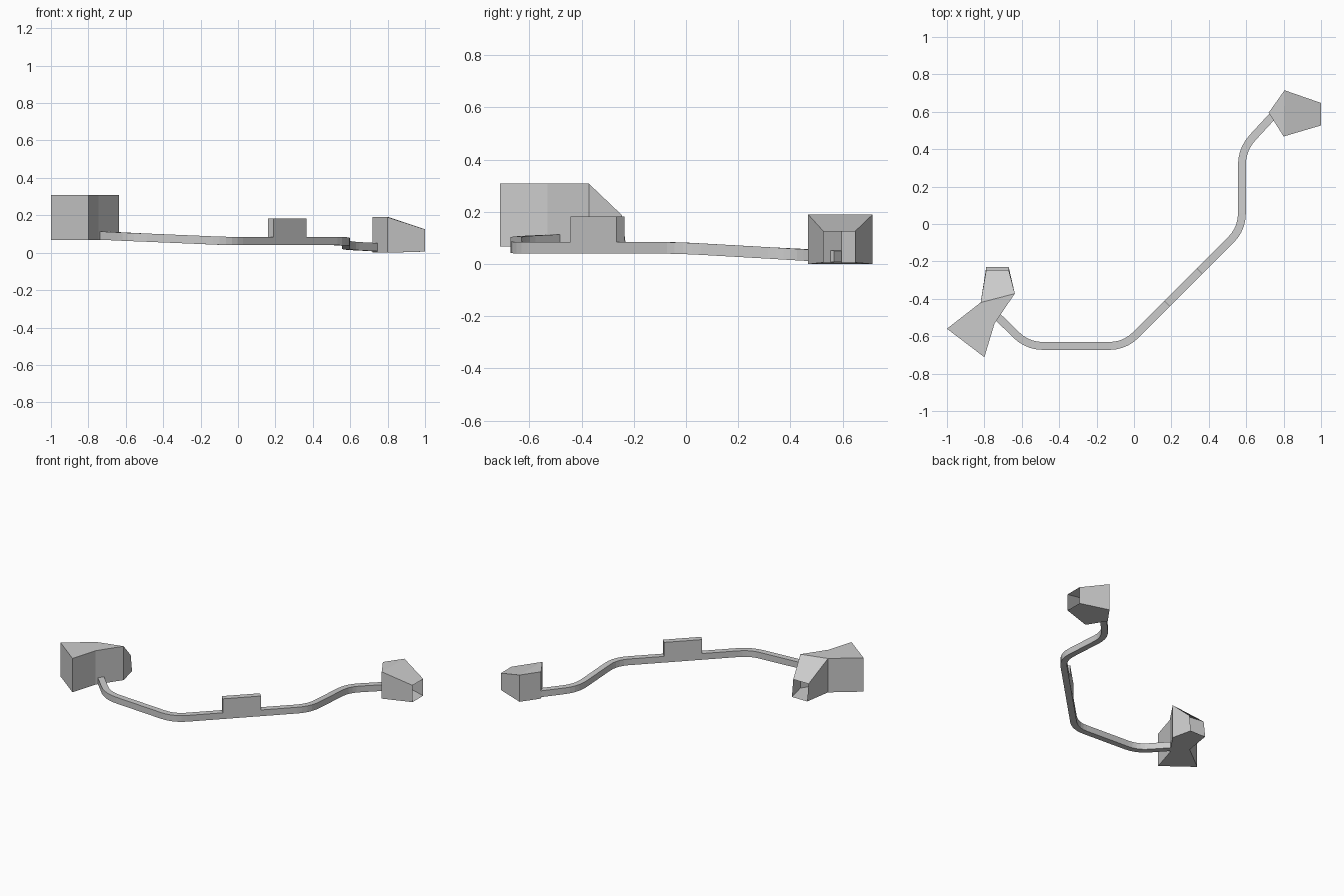
import bpy, bmesh
from mathutils import Vector

if "Cube" in bpy.data.objects:
    bpy.data.objects.remove(bpy.data.objects["Cube"])


def finish(name, bm):
    bmesh.ops.recalc_face_normals(bm, faces=bm.faces[:])
    mesh = bpy.data.meshes.new(name)
    bm.to_mesh(mesh)
    bm.free()
    obj = bpy.data.objects.new(name, mesh)
    bpy.context.collection.objects.link(obj)
    return obj


def bar(name, path, width, height):
    """Rectangular bar whose bottom centre line follows the path."""
    bm = bmesh.new()
    rings = []
    for i, p in enumerate(path):
        a = (p - path[i - 1]) if i else (path[1] - p)
        b = (path[i + 1] - p) if i < len(path) - 1 else a
        t = (a.normalized() + b.normalized()).normalized()
        side = Vector((-t.y, t.x, 0)).normalized() * width / 2
        up = Vector((0, 0, height))
        rings.append([bm.verts.new(v) for v in (p - side, p + side, p + side + up, p - side + up)])
    for r, s in zip(rings, rings[1:]):
        for k in range(4):
            bm.faces.new((r[k], r[k - 1], s[k - 1], s[k]))
    bm.faces.new(rings[0])
    bm.faces.new(rings[-1])
    return finish(name, bm)


def rounded(points, cut, steps=5):
    """Replace the inner corners of a polyline with smooth bends."""
    pts = [Vector(p) for p in points]
    out = [pts[0]]
    for a, c, b in zip(pts, pts[1:], pts[2:]):
        s = c + (a - c).normalized() * cut
        e = c + (b - c).normalized() * cut
        for k in range(steps + 1):
            t = k / steps
            out.append(s * (1 - t) ** 2 + c * 2 * t * (1 - t) + e * t * t)
    return out + [pts[-1]]


def hood(name, bottom, top, roof_split, open_side):
    """Walled shell with a folded roof and one open mouth."""
    bm = bmesh.new()
    lo = [bm.verts.new(p) for p in bottom]
    hi = [bm.verts.new(p) for p in top]
    n = len(lo)
    for i in range(n):
        if i != open_side:
            j = (i + 1) % n
            bm.faces.new((lo[i], lo[j], hi[j], hi[i]))
    bm.faces.new(lo)
    for ids in roof_split:
        bm.faces.new([hi[i] for i in ids])
    return finish(name, bm)


# Winding rail
bar("rail", rounded([(-.735, -.49, .07), (-.57, -.652, .062), (-.049, -.652, .04),
                     (.577, -.026, .04), (.577, .40, .016), (.745, .582, .007)], .085), .042, .044)

# Upright plate in the middle of the rail
bar("plate", [Vector((.176, -.427, .08)), Vector((.352, -.251, .08))], .042, .103)

# Right hood, mouth facing +x
foot = [(.72, .595), (.80, .468), (1, .527), (1, .647), (.805, .715)]
hood("right_hood",
     [(x, y, .006 if x == 1 else 0) for x, y in foot],
     [(x, y, .125 if x == 1 else .19) for x, y in foot],
     [(0, 1, 4), (1, 2, 3, 4)], 2)

# Left hood, mouth facing +y
foot = [(-1, -.56), (-.80, -.712), (-.745, -.53), (-.637, -.372),
        (-.67, -.23), (-.79, -.23), (-.82, -.42)]
hood("left_hood",
     [(x, y, .068) for x, y in foot],
     [(x, y - .015, .187) if y == -.23 else (x, y, .308) for x, y in foot],
     [(0, 1, 2, 3, 6), (3, 4, 5, 6)], 4)
